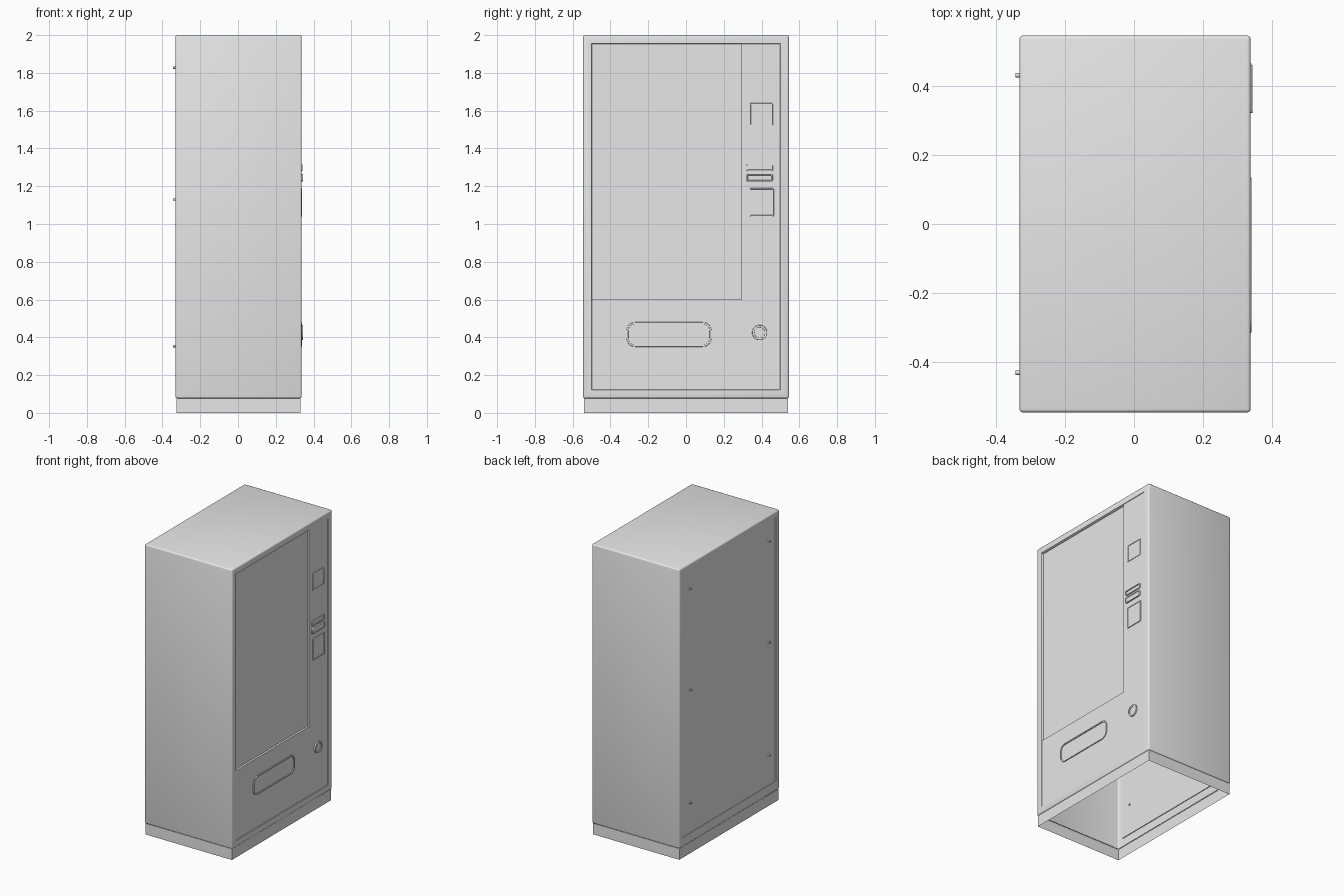
import bpy, bmesh, math
from mathutils import Vector

cube = bpy.data.objects.get("Cube")
if cube:
    bpy.data.objects.remove(cube, do_unlink=True)

grey = bpy.data.materials.new("light grey")
grey.use_nodes = True
grey.diffuse_color = (0.8, 0.8, 0.8, 1)
grey.node_tree.nodes["Principled BSDF"].inputs["Base Color"].default_value = (0.8, 0.8, 0.8, 1)


def finish(bm, name):
    mesh = bpy.data.meshes.new(name)
    bm.to_mesh(mesh)
    bm.free()
    obj = bpy.data.objects.new(name, mesh)
    bpy.context.collection.objects.link(obj)
    mesh.materials.append(grey)
    bpy.ops.object.select_all(action='DESELECT')
    obj.select_set(True)
    bpy.context.view_layer.objects.active = obj
    bpy.ops.object.shade_smooth_by_angle(angle=math.radians(35))
    return obj


def box(x0, x1, y, z0, z1):
    bm = bmesh.new()
    bmesh.ops.create_cube(bm, size=1)
    for v in bm.verts:
        v.co = ((x0 + x1) / 2 + v.co.x * (x1 - x0), v.co.y * 2 * y,
                (z0 + z1) / 2 + v.co.z * (z1 - z0))
    return bm


def facing(bm, direction):
    """Largest face pointing along a direction."""
    bm.normal_update()
    return max((f for f in bm.faces if f.normal.dot(Vector(direction)) > 0.9),
               key=lambda f: f.calc_area())


def inset(bm, face, thickness, depth=0):
    bmesh.ops.inset_individual(bm, faces=[face], thickness=thickness, depth=depth)
    return face


def split(bm, face, co, no):
    geom = [face] + list(face.edges) + list(face.verts)
    bmesh.ops.bisect_plane(bm, geom=geom, plane_co=co, plane_no=no)


# Cabinet: hollow shell with soft edges and an open underside
bm = box(-0.331, 0.337, 0.545, 0.077, 2)
bmesh.ops.bevel(bm, geom=bm.edges[:], offset=0.01, segments=3, profile=0.5, affect='EDGES')

# Door set into the frame, with a recessed window
door = inset(bm, facing(bm, (1, 0, 0)), 0.049)
inset(bm, door, 0.003, -0.003)
split(bm, door, (0, 0, 0.6), (0, 0, 1))
upper = max((f for f in bm.faces if f.normal.x > 0.9), key=lambda f: f.calc_area())
split(bm, upper, (0, 0.295, 0), (0, 1, 0))
inset(bm, facing(bm, (1, 0, 0)), 0.002, -0.012)

# Service panel in the back
back = inset(bm, facing(bm, (-1, 0, 0)), 0.043)
for v in back.verts:
    if v.co.z < 1:
        v.co.z += 0.025
inset(bm, back, 0.002, -0.004)

under = inset(bm, facing(bm, (0, 0, -1)), 0.001)
bmesh.ops.delete(bm, geom=[under], context='FACES')
finish(bm, "cabinet")

# Plinth: open sheet-metal skirt
bm = box(-0.326, 0.331, 0.539, 0, 0.077)
bmesh.ops.delete(bm, geom=[f for f in bm.faces if abs(f.normal.z) > 0.9], context='FACES')
finish(bm, "plinth")


def plate(name, y0, y1, z0, z1, radius, top, rim=0, depth=0):
    """Rounded plate on the door, optionally with a sunken middle."""
    bm = bmesh.new()
    base = 0.333
    corners = [bm.verts.new((base, y, z)) for y, z in ((y0, z0), (y1, z0), (y1, z1), (y0, z1))]
    bm.faces.new(corners)
    bmesh.ops.bevel(bm, geom=bm.verts[:], offset=radius, segments=8, profile=0.5, affect='VERTICES')
    face = facing(bm, (1, 0, 0))
    inset(bm, face, 0.001, top - base)
    if rim:
        inset(bm, face, rim)
        inset(bm, face, 0.001, -depth)
    finish(bm, name)


plate("dispensing_flap", -0.315, 0.135, 0.35, 0.48, 0.045, 0.340, 0.008, 0.005)
plate("coin_return", 0.35, 0.43, 0.385, 0.465, 0.0399, 0.343, 0.010, 0.005)
plate("display_panel", 0.335, 0.46, 1.52, 1.64, 0.006, 0.337, 0.006, 0.003)
plate("note_slot", 0.32, 0.46, 1.28, 1.315, 0.008, 0.341, 0.006, 0.004)
plate("door_handle", 0.32, 0.46, 1.225, 1.265, 0.012, 0.343, 0.005, 0.002)
plate("keypad", 0.335, 0.465, 1.04, 1.19, 0.006, 0.339, 0.005, 0.003)

# Screws holding the service panel
for y in (-0.43, 0.43):
    for z in (0.353, 1.13, 1.827):
        bpy.ops.mesh.primitive_cylinder_add(vertices=12, radius=0.006, depth=0.022,
                                            location=(-0.332, y, z), rotation=(0, math.pi / 2, 0))
        screw = bpy.context.object
        screw.name = "panel_screw"
        screw.data.materials.append(grey)
        bpy.ops.object.shade_smooth_by_angle(angle=math.radians(35))
